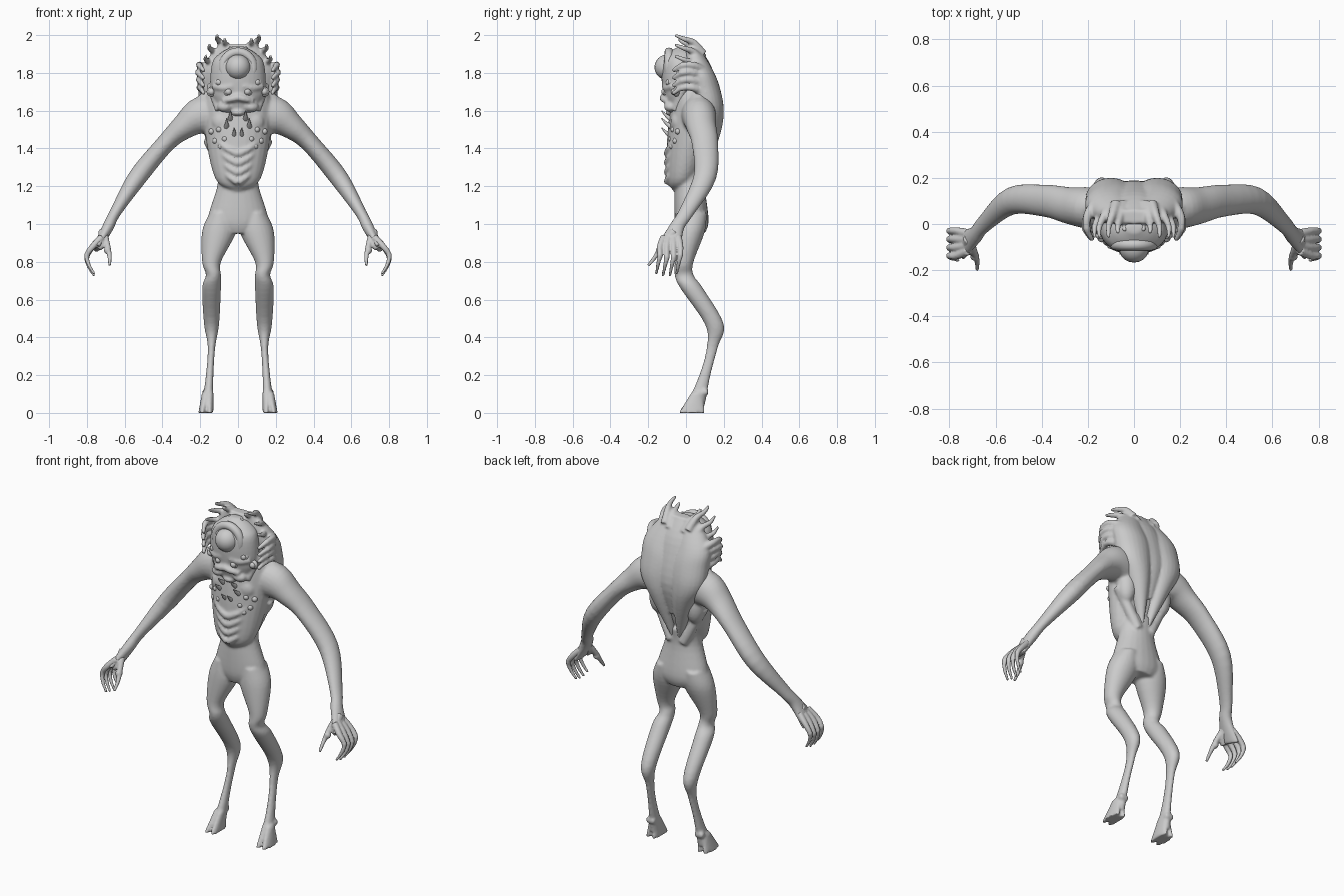
import bpy, bmesh, math
from mathutils import Vector, Matrix

if "Cube" in bpy.data.objects:
    bpy.data.objects.remove(bpy.data.objects["Cube"])

SIDES = (1, -1)
grey = (0.6, 0.6, 0.6, 1)
skin = bpy.data.materials.new("grey skin")
skin.use_nodes = True
skin.diffuse_color = grey
skin.node_tree.nodes["Principled BSDF"].inputs["Base Color"].default_value = grey


def spline(stations, steps=5):
    """Catmull-Rom curve through (x, y, z, half width, half depth) stations."""
    points = [stations[0], *stations, stations[-1]]
    rows = []
    for before, start, end, after in zip(points, points[1:], points[2:], points[3:]):
        for step in range(steps):
            t = step / steps
            row = []
            for p, q, r, s in zip(before, start, end, after):
                bend = 2*p - 5*q + 4*r - s + t * (3*q - p - 3*r + s)
                row.append(q + t / 2 * (r - p + t * bend))
            rows.append(row)
    return rows + [list(stations[-1])]


def loft(bm, stations, side=1, level=False, count=24, reference=(0, 1, 0)):
    """Skin elliptical rings along a path; level keeps the rings horizontal."""
    rows = spline([(side * x, *rest) for x, *rest in stations])
    rings = []
    for index, row in enumerate(rows):
        following = rows[min(index + 1, len(rows) - 1)]
        previous = rows[max(index - 1, 0)]
        along = Vector(following[:3]) - Vector(previous[:3])
        if level:
            along = Vector((0, 0, 1))
        along.normalize()
        across = along.cross(Vector(reference)).normalized()
        deep = across.cross(along)
        centre, width, depth = Vector(row[:3]), row[3], row[4]
        ring = []
        for k in range(count):
            angle = math.tau * k / count
            offset = across * width * math.cos(angle) + deep * depth * math.sin(angle)
            ring.append(bm.verts.new(centre + offset))
        rings.append(ring)
    for lower, upper in zip(rings, rings[1:]):
        for k in range(count):
            n = (k + 1) % count
            bm.faces.new((lower[k], lower[n], upper[n], upper[k]))
    bm.faces.new(rings[0])
    bm.faces.new(rings[-1])


def taper(bm, points, radius, tip=0.4, side=1):
    """A tapering finger, claw, fold or ridge."""
    last = len(points) - 1
    stations = []
    for index, point in enumerate(points):
        r = radius * (1 + (tip - 1) * index / last)
        stations.append((*point, r, r))
    loft(bm, stations, side, count=10, reference=(0.6, 0.3, 0.2))


def ball(bm, centre, radius, scale=(1, 1, 1), side=1):
    x, y, z = centre
    matrix = Matrix.Translation((side * x, y, z)) @ Matrix.Diagonal((*scale, 1))
    bmesh.ops.create_uvsphere(bm, u_segments=20, v_segments=12, radius=radius, matrix=matrix)


def finish(name, bm, voxel=0, softness=3):
    """Make the object, fuse its overlapping volumes and shade it smooth."""
    bmesh.ops.recalc_face_normals(bm, faces=bm.faces[:])
    mesh = bpy.data.meshes.new(name)
    bm.to_mesh(mesh)
    bm.free()
    mesh.materials.append(skin)
    mesh.polygons.foreach_set("use_smooth", [True] * len(mesh.polygons))
    part = bpy.data.objects.new(name, mesh)
    bpy.context.collection.objects.link(part)
    if voxel:
        fuse = part.modifiers.new("fuse", "REMESH")
        fuse.mode = "VOXEL"
        fuse.voxel_size = voxel
        fuse.use_smooth_shade = True
        soften = part.modifiers.new("soften", "SMOOTH")
        soften.factor = 0.5
        soften.iterations = softness


# Torso, pelvis, arms and legs fused into one skin
pelvis = [(0, .03, .95, .1, .07), (0, .03, 1.02, .16, .09), (0, .02, 1.2, .11, .08), (0, .03, 1.3, .11, .08)]
chest = [(0, -.05, 1.18, .04, .02), (0, -.02, 1.24, .12, .08), (0, .02, 1.45, .17, .12),
         (0, .04, 1.65, .18, .12), (0, .03, 1.75, .12, .1)]
arm = [(.1, .06, 1.58, .11, .09), (.2, .07, 1.57, .1, .09), (.28, .08, 1.52, .07, .08),
       (.38, .1, 1.43, .05, .07), (.53, .1, 1.25, .05, .06), (.65, 0, 1.06, .03, .04),
       (.69, -.05, .98, .03, .04), (.75, -.09, .87, .02, .07)]
leg = [(.09, .03, 1.06, .06, .08), (.1, .02, .96, .09, .08), (.14, -.01, .8, .05, .05),
       (.13, -.01, .73, .04, .05), (.14, .03, .66, .05, .06), (.14, .15, .47, .04, .05),
       (.14, .14, .35, .02, .03), (.15, .1, .2, .02, .03), (.16, .05, .04, .03, .05)]
body = bmesh.new()
loft(body, pelvis, level=True)
loft(body, chest, level=True)
for side in SIDES:
    loft(body, arm, side)
    loft(body, leg, side, level=True)
    # Cloven hoof toes and dew claws
    for spread in SIDES:
        toe = [(.16 + spread * .01, .06, .11, .02, .03), (.17 + spread * .02, .03, 0, .02, .07)]
        loft(body, toe, side, level=True)
        ball(body, (.16 + spread * .01, .1, .11), .02, side=side)
    # Trapezius, shoulder blade, chest and flank muscles
    taper(body, [(.12, .06, 1.68), (.2, .07, 1.63), (.28, .08, 1.55)], .05, .8, side)
    ball(body, (.12, .08, 1.46), .07, (.8, .8, 1.5), side)
    ball(body, (.08, -.04, 1.54), .06, (1, .7, 1), side)
    taper(body, [(.04, .08, 1.22), (.16, .06, 1.45)], .03, 1, side)
    # Rib ridges sweeping down to the middle
    for k in range(4):
        height = 1.25 + k * .05
        width = .09 + k * .01
        taper(body, [(0, -.1, height - .03), (width / 2, -.09, height), (width, -.05, height + .05)], .02, .6, side)
finish("body", body, voxel=.008, softness=4)

# Fingers and thumbs of the long hands, with the palm between them
hands = bmesh.new()
for side in SIDES:
    for k in range(4):
        y = -.03 - k * .036
        drop = .01 * abs(k - 1.5)
        knuckle = (.8, y, .82 + drop)
        taper(hands, [(.72, y * .7 - .02, .93), (.77, y, .88), knuckle,
                      (.79, y - .01, .77 + drop), (.76, y - .02, .72 + drop)], .02, .35, side)
        ball(hands, knuckle, .015, side=side)
    taper(hands, [(.71, -.08, .95), (.69, -.13, .88), (.68, -.16, .83), (.68, -.2, .78)], .02, .4, side)
    ball(hands, (.69, -.14, .86), .02, side=side)
    taper(hands, [(.71, -.06, .96), (.72, -.11, .9), (.74, -.12, .87)], .03, .6, side)
finish("hands", hands, voxel=.006, softness=2)

# Head, fused with brow, cheeks and jaw
skull = [(0, -.02, 1.56, .07, .06), (0, -.03, 1.68, .14, .09), (0, -.03, 1.84, .14, .1),
         (0, -.02, 1.9, .1, .08), (0, -.02, 1.94, .03, .02)]
head = bmesh.new()
loft(head, skull, level=True, count=32)
ball(head, (0, -.08, 1.59), .03, (1.3, 1, .6))
for side in SIDES:
    ball(head, (.07, -.08, 1.62), .04, (1, .9, .7), side)
    taper(head, [(0, -.12, 1.67), (.04, -.12, 1.66), (.08, -.1, 1.65)], .02, .6, side)
    taper(head, [(.03, -.11, 1.73), (.08, -.1, 1.72), (.13, -.07, 1.73)], .02, .8, side)
    taper(head, [(.1, -.06, 1.6), (.15, 0, 1.74)], .02, 1, side)
finish("head", head, voxel=.008)

# Large central eye and its lid
eye = bmesh.new()
ball(eye, (0, -.1, 1.83), .067)
finish("large_eye", eye)
bpy.ops.mesh.primitive_torus_add(major_segments=40, major_radius=.08, minor_radius=.024,
                                 location=(0, -.09, 1.83), rotation=(math.pi / 2, 0, 0))
lid = bpy.context.object
lid.name = "large_eyelid"
lid.data.materials.append(skin)
bpy.ops.object.shade_smooth()

# Small eyes on the face, each in a raised socket
small_eyes = bmesh.new()
for side in SIDES:
    for x, z in ((.05, 1.7), (.1, 1.75), (.14, 1.7)):
        y = 3 * x * x - .12
        ball(small_eyes, (x, y, z), .018, side=side)
        ball(small_eyes, (x, y + .01, z), .026, (1, .7, 1), side)
finish("small_eyes", small_eyes)

# Round growths and hooked spikes on the chest
growths = bmesh.new()
for side in SIDES:
    for x, z in ((.1, 1.5), (.12, 1.44), (.07, 1.45), (.14, 1.49), (.09, 1.41)):
        ball(growths, (x, 2.4 * x * x - .09, z), .016, side=side)
    for x, z in ((.02, 1.48), (.06, 1.53), (.04, 1.57)):
        taper(growths, [(x, -.07, z - .02), (x, -.1, z), (x, -.13, z + .03)], .017, .15, side)
finish("chest_growths", growths)

# Hooded back shell with a shallow middle groove
lobe = [(.02, .08, 1.24, .01, .02), (.07, .12, 1.47, .06, .06), (.1, .12, 1.6, .1, .08),
        (.1, .1, 1.72, .11, .08), (.1, .07, 1.82, .1, .07), (.05, .03, 1.95, .05, .03)]
middle = [(0, .1, 1.4, .03, .04), (0, .12, 1.6, .1, .07), (0, .07, 1.82, .12, .07), (0, .03, 1.95, .06, .03)]
shell = bmesh.new()
loft(shell, middle, level=True)
for side in SIDES:
    loft(shell, lobe, side, level=True)
    # Fingers fanning over the crown
    for x, y, z in ((.04, -.03, 1.94), (.07, -.04, 1.98), (.11, -.06, 2), (.15, -.06, 1.95), (.17, -.06, 1.89)):
        taper(shell, [(x * .7, .09, z - .1), (x * .85, .04, z - .04), (x, -.01, z - .02), (x, y, z)], .024, .35, side)
    # Fingers clutching the sides of the head
    for k in range(4):
        height = 1.84 - k * .04
        reach = .21 - abs(k - 1) * .006
        taper(shell, [(.16, .1, height - .03), (.2, .04, height), (reach, -.02, height),
                      (.18, -.07, height - .03)], .024, .45, side)
        ball(shell, (reach, -.02, height), .017, side=side)
finish("back_shell", shell, voxel=.007, softness=4)
